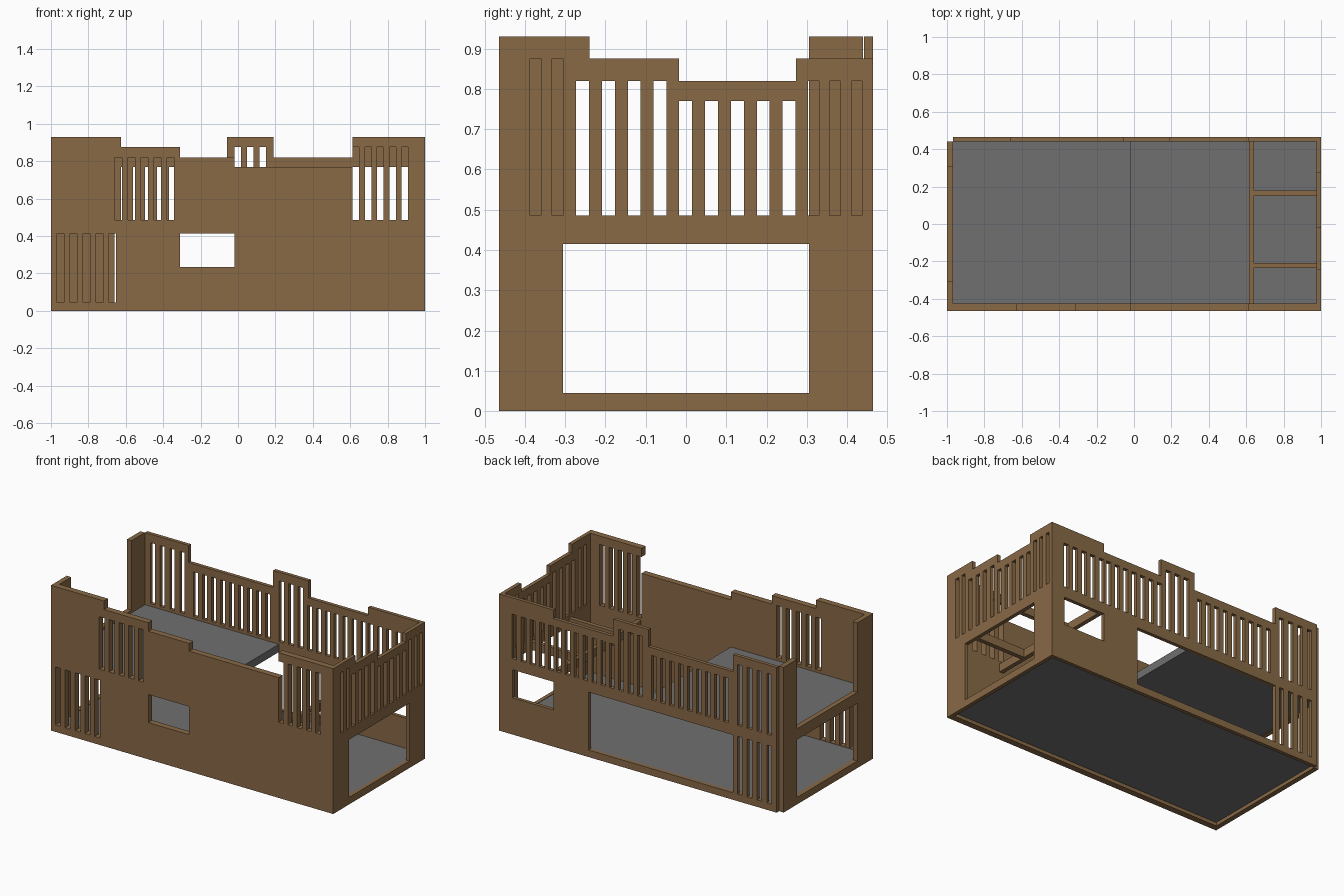
import bpy, bmesh
from mathutils import Vector

if "Cube" in bpy.data.objects:
    bpy.data.objects.remove(bpy.data.objects["Cube"])


def material(name, rgb):
    m = bpy.data.materials.new(name)
    m.diffuse_color = (*rgb, 1.0)
    m.use_nodes = True
    m.node_tree.nodes["Principled BSDF"].inputs["Base Color"].default_value = m.diffuse_color
    return m


WOOD = material("brown wood", (0.25, 0.142, 0.062))
GREY = material("grey floor", (0.16, 0.16, 0.16))


def finish(name, bm, mat):
    bmesh.ops.recalc_face_normals(bm, faces=bm.faces)
    me = bpy.data.meshes.new(name)
    bm.to_mesh(me)
    bm.free()
    me.materials.append(mat)
    ob = bpy.data.objects.new(name, me)
    bpy.context.collection.objects.link(ob)
    return ob


def box(name, mat, x0, x1, y0, y1, z0, z1):
    bm = bmesh.new()
    bmesh.ops.create_cube(bm, size=1)
    for v in bm.verts:
        v.co = Vector((x0 + (v.co.x + .5) * (x1 - x0),
                       y0 + (v.co.y + .5) * (y1 - y0),
                       z0 + (v.co.z + .5) * (z1 - z0)))
    return finish(name, bm, mat)


def wall(name, axis, inner, outer, start, steps, holes):
    """Panel along an axis; steps = (end, top height), holes = (u0, u1, z0, z1)."""
    us = {start} | {e for e, _ in steps} | {u for h in holes for u in h[:2]}
    zs = {0.0} | {t for _, t in steps} | {z for h in holes for z in h[2:]}
    us = sorted({round(u, 4) for u in us})
    zs = sorted({round(z, 4) for z in zs})
    bm = bmesh.new()
    cache = {}

    def vert(u, z):
        if (u, z) not in cache:
            co = (u, outer, z) if axis == 'x' else (outer, u, z)
            cache[u, z] = bm.verts.new(co)
        return cache[u, z]

    for u0, u1 in zip(us, us[1:]):
        uc = (u0 + u1) / 2
        top = next(t for e, t in steps if uc < e)
        for z0, z1 in zip(zs, zs[1:]):
            zc = (z0 + z1) / 2
            if zc > top or any(a < uc < b and c < zc < d for a, b, c, d in holes):
                continue
            bm.faces.new([vert(u0, z0), vert(u1, z0), vert(u1, z1), vert(u0, z1)])
    # give the panel its thickness
    ext = bmesh.ops.extrude_face_region(bm, geom=bm.faces[:], use_keep_orig=True)
    shift = Vector((0, inner - outer, 0) if axis == 'x' else (inner - outer, 0, 0))
    for v in ext["geom"]:
        if isinstance(v, bmesh.types.BMVert):
            v.co += shift
    return finish(name, bm, WOOD)


def slots(start, step, width, count, z0, z1):
    return [(start + i * step, start + i * step + width, z0, z1) for i in range(count)]


# height levels
T1, T2, T3, T4 = 0.93, 0.875, 0.82, 0.77
SILL, HEAD, BASE = 0.485, 0.415, 0.045

# front wall
wall("front_wall", 'x', -0.425, -0.465, -1.0,
     [(-0.625, T1), (-0.31, T2), (-0.02, T3), (0.613, T4), (1.0, T1)],
     slots(-0.968, 0.0695, 0.0375, 5, BASE, HEAD)
     + slots(-0.658, 0.0695, 0.0375, 5, SILL, T3)
     + slots(0.613, 0.0655, 0.034, 5, SILL, T2)
     + [(-0.31, -0.02, 0.235, HEAD)])

# back wall
wall("back_wall", 'x', 0.442, 0.465, -0.968,
     [(-0.66, T1), (-0.06, T3), (0.19, T1), (0.613, T3), (1.0, T2)],
     slots(-0.9305, 0.0695, 0.032, 4, BASE, HEAD)
     + slots(-0.9305, 0.0695, 0.032, 4, SILL, T2)
     + slots(-0.625, 0.064, 0.032, 9, SILL, T4)
     + slots(-0.018, 0.067, 0.035, 3, SILL, T2)
     + slots(0.183, 0.063, 0.032, 7, SILL, T4)
     + slots(0.613, 0.0655, 0.034, 5, SILL, T4)
     + [(-0.66, 0.365, BASE, HEAD), (0.613, 0.905, 0.235, HEAD)])

# right wall
wall("right_wall", 'y', 0.976, 1.0, -0.425,
     [(-0.24, T1), (-0.018, T2), (0.273, T3), (0.442, T2)],
     slots(-0.387, 0.0545, 0.027, 2, SILL, T2)
     + slots(-0.273, 0.0642, 0.032, 4, SILL, T3)
     + slots(-0.017, 0.0643, 0.032, 5, SILL, T4)
     + slots(0.303, 0.0537, 0.027, 3, SILL, T3)
     + [(-0.305, 0.305, BASE, HEAD)])

# left wall, open above the sill
wall("left_wall", 'y', -0.968, -1.0, -0.425,
     [(-0.305, T1), (0.305, SILL), (0.44, T1)],
     [(-0.305, 0.305, BASE, HEAD)])

# floors
box("ground_floor", GREY, -0.968, 0.976, -0.425, 0.442, 0.022, 0.042)
box("upper_floor", GREY, -0.968, -0.02, -0.425, 0.442, 0.418, 0.468)

# floor beams on the right
box("cross_beam", WOOD, 0.615, 0.642, -0.425, 0.442, HEAD, 0.468)
for i, y in enumerate((-0.222, 0.165)):
    box(f"side_beam_{i + 1}", WOOD, 0.642, 0.976, y - 0.014, y + 0.014, HEAD, 0.468)
